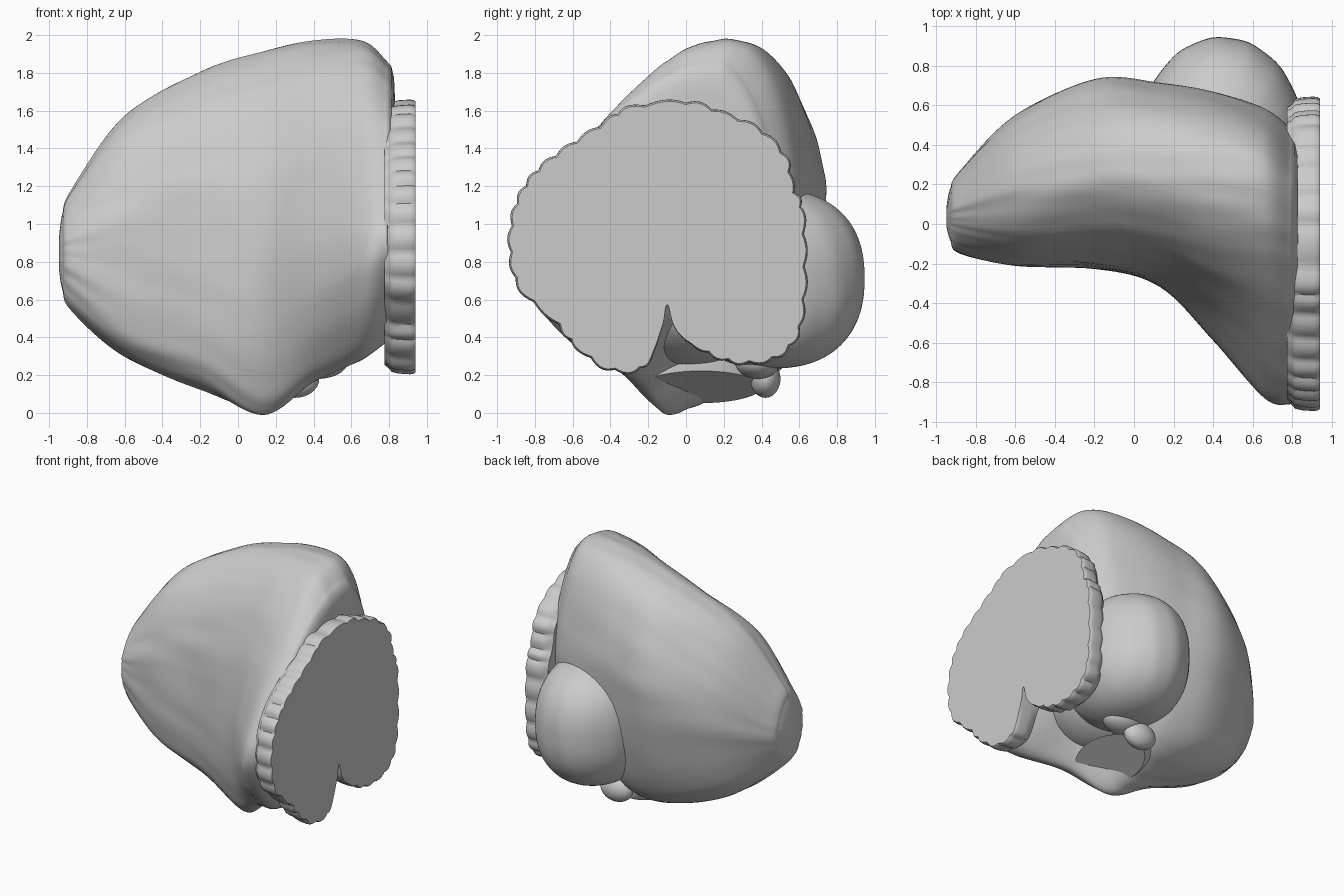
import bpy, bmesh, math
from mathutils import Vector, noise

if "Cube" in bpy.data.objects:
    bpy.data.objects.remove(bpy.data.objects["Cube"])


def spline(pts, n, closed):
    # Catmull-Rom resampling, n steps per span
    out, m = [], len(pts)
    get = (lambda i: pts[i % m]) if closed else (lambda i: pts[max(0, min(m - 1, i))])
    for i in range(m if closed else m - 1):
        a, b, c, d = (get(i + k) for k in (-1, 0, 1, 2))
        for s in range(n):
            t = s / n
            out.append(0.5 * (2 * b + (c - a) * t + (2 * a - 5 * b + 4 * c - d) * t * t
                              + (3 * b - a - 3 * c + d) * t ** 3))
    if not closed:
        out.append(pts[-1].copy())
    return out


def skin(name, rings, angle=50):
    bm = bmesh.new()
    vs = [[bm.verts.new(p) for p in r] for r in rings]
    n = len(rings[0])
    for a, b in zip(vs, vs[1:]):
        for i in range(n):
            bm.faces.new((a[i], a[(i + 1) % n], b[(i + 1) % n], b[i]))
    bm.faces.new(vs[0])
    bm.faces.new(vs[-1])
    bm.normal_update()
    bmesh.ops.triangulate(bm, faces=[f for f in bm.faces if len(f.verts) > 4])
    bmesh.ops.recalc_face_normals(bm, faces=bm.faces)
    me = bpy.data.meshes.new(name)
    bm.to_mesh(me)
    bm.free()
    ob = bpy.data.objects.new(name, me)
    bpy.context.collection.objects.link(ob)
    bpy.ops.object.select_all(action='DESELECT')
    ob.select_set(True)
    bpy.context.view_layer.objects.active = ob
    bpy.ops.object.shade_smooth_by_angle(angle=math.radians(angle))
    return ob


# Large hemisphere: y,z sections along x (bottom, front, top, back)
sections = {
    -.88: [(.02, .54), (-.1, .61), (-.15, .8), (-.12, .98), (-.02, 1.13), (.1, 1.18), (.21, 1.06), (.27, .85), (.18, .63)],
    -.6: [(.1, .3), (-.14, .38), (-.21, .7), (-.19, 1.1), (-.06, 1.43), (.18, 1.57), (.42, 1.4), (.55, .98), (.4, .42)],
    -.2: [(.12, .13), (-.14, .22), (-.22, .6), (-.2, 1.15), (-.04, 1.59), (.25, 1.81), (.56, 1.65), (.73, 1.1), (.52, .3)],
    .13: [(.12, .08), (-.14, .015), (-.31, .5), (-.26, 1.2), (-.08, 1.67), (.22, 1.91), (.56, 1.75), (.71, 1.15), (.54, .3)],
    .4: [(.1, .38), (-.28, .17), (-.59, .66), (-.42, 1.25), (-.15, 1.75), (.2, 1.97), (.52, 1.8), (.67, 1.15), (.48, .42)],
    .66: [(.05, .5), (-.48, .29), (-.88, .79), (-.62, 1.3), (-.18, 1.8), (.17, 1.97), (.43, 1.82), (.58, 1.2), (.42, .5)],
    .79: [(0, .62), (-.48, .38), (-.91, .87), (-.64, 1.32), (-.22, 1.72), (.14, 1.86), (.34, 1.69), (.48, 1.2), (.4, .55)],
}
rows = [spline([Vector((x, *p)) for p in s], 12, True) for x, s in sections.items()]
# Blunt lateral tip from shrunken copies of the first section
tip = Vector((0, .03, .84))
for dx, k in ((.05, .62), (.068, .25)):
    first = rows[0] if k > .5 else rows[1]
    rows.insert(0, [Vector((-.88 - dx, *((tip + (Vector((0, p.y, p.z)) - tip) * k).yz))) for p in first])
columns = [spline(list(c), 10, False) for c in zip(*rows)]
rings = [list(r) for r in zip(*columns)]
# Rounded inner end beneath the cut face
end = rings[-1]
mid = Vector((.79, 0, 1.0))
for dx, k in ((.022, .97), (.036, .9), (.04, .8)):
    rings.append([mid + (p - mid) * k + Vector((dx, 0, 0)) for p in end])
# Faint leafy streaks following the lateral sweep
for r in rings:
    for j, p in enumerate(r):
        out = (p - Vector((p.x, .2, .95))).normalized()
        a = 2 * math.pi * j / len(r)
        w = noise.noise(Vector((p.x * 2.2, math.cos(a) * 5, math.sin(a) * 5)))
        r[j] = p + out * w * .012
skin("hemisphere", rings)

# Rear lower lobe, a squarish ellipsoid with shallow vertical folds
rings = []
power = lambda v: math.copysign(abs(v) ** .85, v)
for i in range(1, 48):
    v = math.pi * i / 48
    ring = []
    for j in range(96):
        u = 2 * math.pi * j / 96
        fold = 1 + .004 * math.sin(14 * u + 2 * v) * math.sin(v)
        ring.append(Vector((.445 + .41 * power(math.sin(v)) * math.cos(u) * fold,
                            .45 + .495 * power(math.sin(v)) * math.sin(u) * fold,
                            .71 - .475 * power(math.cos(v)))))
    rings.append(ring)
skin("rear_lobe", rings)

# Flat midline slab with scalloped rim and lower notch
outline = [(-.945, .85), (-.93, 1.05), (-.87, 1.2), (-.77, 1.32), (-.62, 1.43), (-.45, 1.54),
           (-.3, 1.63), (0, 1.66), (.2, 1.6), (.4, 1.51), (.54, 1.36), (.58, 1.2), (.63, 1.08),
           (.645, .85), (.64, .6), (.6, .4), (.48, .28), (.3, .25), (.14, .29), (.0, .38),
           (-.065, .46), (-.1, .57), (-.13, .44), (-.22, .23), (-.42, .22), (-.6, .35),
           (-.7, .47), (-.89, .65)]
rim = spline([Vector((0, *p)) for p in outline], 10, True)


def rim_ring(x, inset, depth):
    out, m = [], len(rim)
    for i, p in enumerate(rim):
        t = (rim[(i + 1) % m] - rim[i - 1]).normalized()
        inward = Vector((0, t.z, -t.y))
        notch = max(0, 1 - (p - Vector((0, -.1, .5))).length / .3)
        scallop = depth * (1 - abs(math.sin(math.pi * i / 7))) * (1 - min(1, notch * 2))
        out.append(p + inward * (inset * (1 - notch) + scallop) + Vector((x, 0, 0)))
    return out


skin("midline_slab", [rim_ring(x, i, d) for x, i, d in (
    (.775, .05, 0), (.795, .035, .012), (.815, .012, .016), (.85, .004, .018),
    (.91, 0, .018), (.93, .003, .018), (.94, .010, .018))], 45)

# Cut stalk underneath, ending in an oblique oval face
rings = []
for cx, cz, ry, rx, dz in ((.02, .42, .22, .14, .06), (.12, .28, .27, .16, .07),
                           (.21, .19, .30, .17, .08), (.29, .137, .32, .18, .085)):
    rings.append([Vector((cx + rx * math.cos(a), .08 + ry * math.sin(a), cz + dz * math.cos(a)))
                  for a in (2 * math.pi * k / 64 for k in range(64))])
skin("cut_stalk", rings, 35)


# Small tufts beside the stalk and recessed roof behind the notch
def ellipsoid(name, loc, size, rot=(0, 0, 0)):
    bpy.ops.mesh.primitive_uv_sphere_add(segments=48, ring_count=32, location=loc, rotation=rot)
    ob = bpy.context.object
    ob.name = name
    ob.scale = size
    bpy.ops.object.shade_smooth()


ellipsoid("side_tuft", (.3, .42, .18), (.13, .08, .1))
ellipsoid("inner_tuft", (.42, .38, .27), (.16, .12, .09))
ellipsoid("ventricle_roof", (.45, .02, .45), (.3, .3, .16), (0, -.5, 0))
